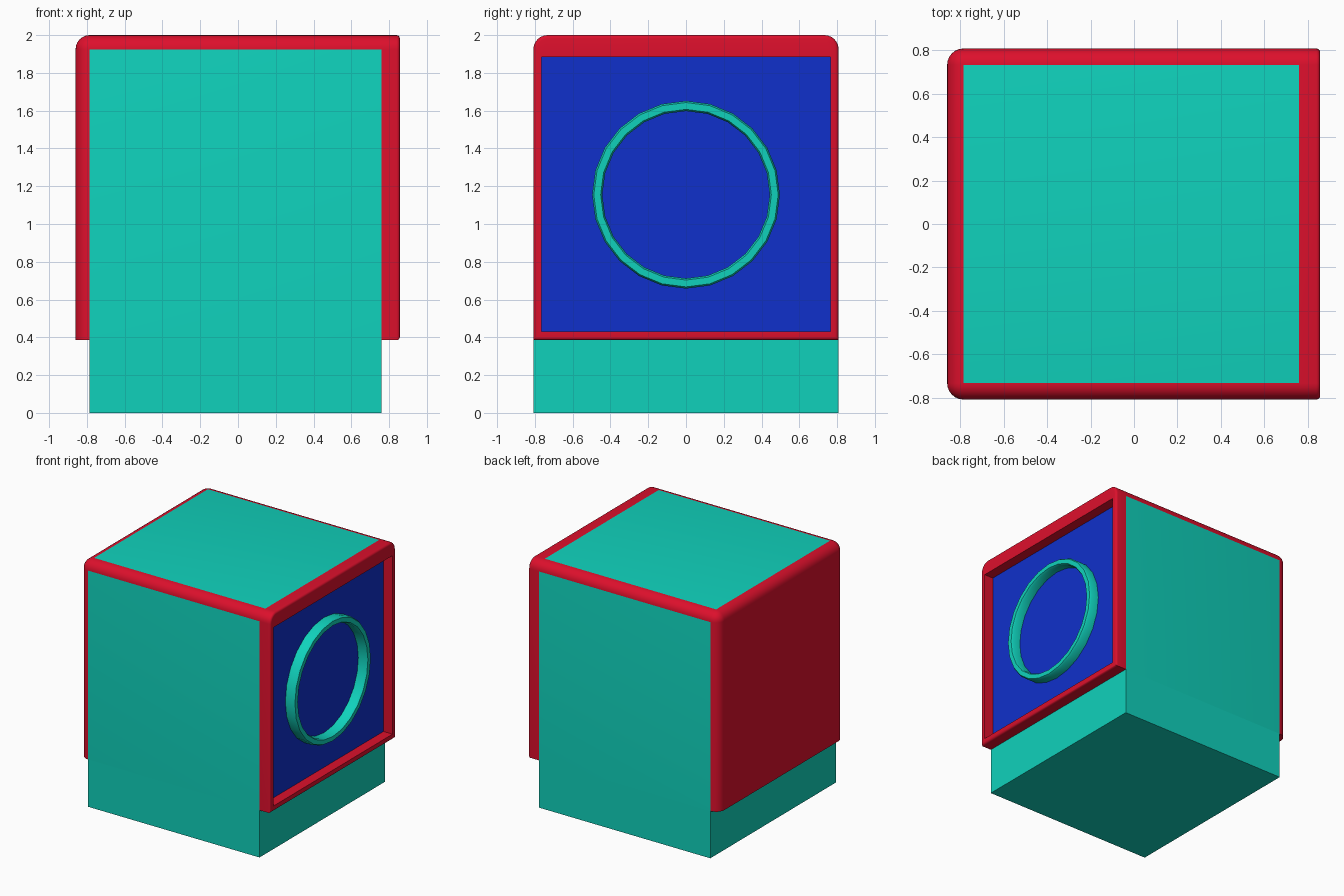
import bpy, bmesh, math

if "Cube" in bpy.data.objects:
    bpy.data.objects.remove(bpy.data.objects["Cube"])

def material(name, rgb):
    m = bpy.data.materials.new(name)
    m.diffuse_color = (*rgb, 1)
    m.use_nodes = True
    m.node_tree.nodes["Principled BSDF"].inputs["Base Color"].default_value = m.diffuse_color
    return m

RED = material("red", (0.72, 0.005, 0.025))
TEAL = material("teal", (0.005, 0.64, 0.5))
BLUE = material("blue", (0.005, 0.03, 0.6))

def finish(name, bm, mats):
    bmesh.ops.remove_doubles(bm, verts=bm.verts, dist=1e-4)
    bmesh.ops.recalc_face_normals(bm, faces=bm.faces)
    me = bpy.data.meshes.new(name)
    bm.to_mesh(me)
    bm.free()
    for m in mats:
        me.materials.append(m)
    ob = bpy.data.objects.new(name, me)
    bpy.context.collection.objects.link(ob)
    bpy.ops.object.select_all(action='DESELECT')
    ob.select_set(True)
    bpy.context.view_layer.objects.active = ob
    bpy.ops.object.shade_smooth_by_angle(angle=math.radians(35))
    return ob

R, N = 0.075, 6
HALF_Y, BOTTOM, TOP = 0.808, 0.385, 2.0
X0, X1, FRONT = -0.785, 0.76, 0.857

# Cross-section of the casing: square at the bottom, rounded at the top
def section(bm, x, hy, bottom, top, r):
    arc = [math.pi / 2 * i / N for i in range(N + 1)]
    right = [(hy - r + r * math.cos(a), top - r + r * math.sin(a)) for a in arc]
    pts = [(hy, bottom)] + right + [(-y, z) for y, z in reversed(right)] + [(-hy, bottom)]
    return [bm.verts.new((x, y, z)) for y, z in pts]

# Casing: round-edged left end, teal flat sides, framed recess on the right
bm = bmesh.new()
rings = []
for i in range(N + 1):
    a = math.pi / 2 * (1 - i / N)
    d = R * (1 - math.cos(a))
    rings.append(section(bm, X0 - R * math.sin(a), HALF_Y - d, BOTTOM, TOP - d, R - d))
middle = len(rings) - 1
rings.append(section(bm, X1, HALF_Y, BOTTOM, TOP, R))
b = 0.018
for i in range(5):
    a = math.pi / 2 * i / 4
    d = b * (1 - math.cos(a))
    rings.append(section(bm, FRONT - b + b * math.sin(a), HALF_Y - d, BOTTOM + d, TOP - d, R - d))
for x in (FRONT, 0.775):
    rings.append(section(bm, x, 0.766, 0.43, 1.885, 0))
count = len(rings[0])
for k, (p, q) in enumerate(zip(rings, rings[1:])):
    for j in range(count):
        n = (j + 1) % count
        f = bm.faces.new((p[j], p[n], q[n], q[j]))
        if k == middle and j in (0, N + 1, count - 2):
            f.material_index = 1
bm.faces.new(rings[0])
bm.faces.new(rings[-1]).material_index = 2
bmesh.ops.dissolve_degenerate(bm, dist=1e-4, edges=bm.edges)
finish("casing", bm, [RED, TEAL, BLUE])

# Teal base block under the casing
bm = bmesh.new()
bmesh.ops.create_cube(bm, size=1)
for v in bm.verts:
    v.co.x = X0 if v.co.x < 0 else X1
    v.co.y *= 2 * HALF_Y
    v.co.z = 0 if v.co.z < 0 else BOTTOM + 0.001
finish("base_block", bm, [TEAL])

# Raised ring on the recessed panel
bm = bmesh.new()
shape = [(0.497, 0.77), (0.497, 0.84), (0.488, 0.855), (0.452, 0.855), (0.443, 0.84), (0.443, 0.77)]
S = 24
loops = [[bm.verts.new((x, r * math.cos(t), 1.155 + r * math.sin(t))) for r, x in shape]
         for t in (2 * math.pi * i / S for i in range(S))]
for i in range(S):
    p, q = loops[i], loops[(i + 1) % S]
    for j in range(len(shape)):
        n = (j + 1) % len(shape)
        bm.faces.new((p[j], p[n], q[n], q[j]))
finish("panel_ring", bm, [TEAL])
